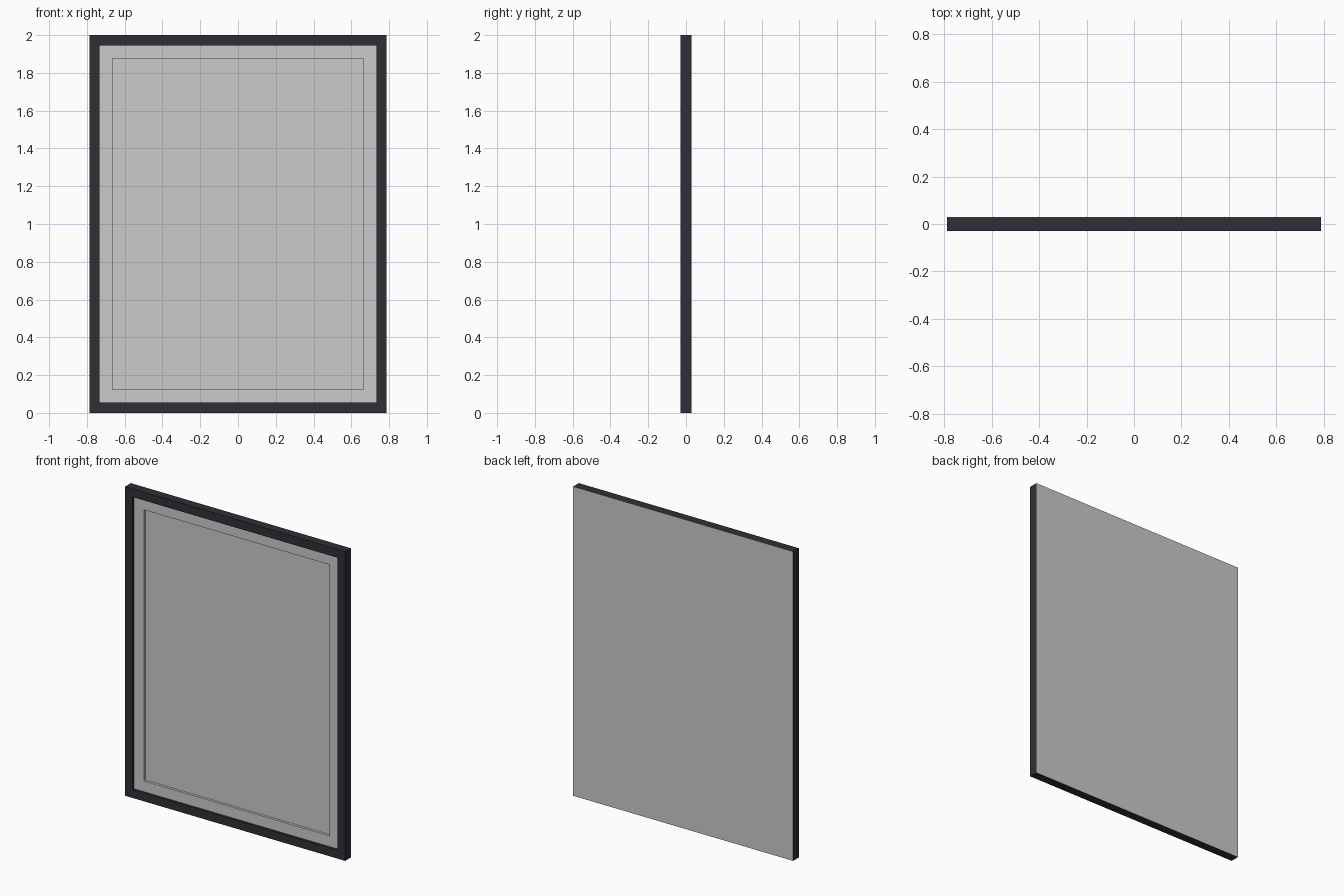
import bpy, bmesh

if "Cube" in bpy.data.objects:
    bpy.data.objects.remove(bpy.data.objects["Cube"])

H = 1.0             # half height, also the centre height
W = 0.787           # half width
FRONT, BACK = -0.029, 0.029

dark = bpy.data.materials.new("dark_frame")
dark.diffuse_color = (0.028, 0.028, 0.038, 1)
dark.use_nodes = True
dark.node_tree.nodes["Principled BSDF"].inputs["Base Color"].default_value = dark.diffuse_color


def finish(name, bm, mat=None):
    bmesh.ops.recalc_face_normals(bm, faces=bm.faces)
    me = bpy.data.meshes.new(name)
    bm.to_mesh(me)
    bm.free()
    ob = bpy.data.objects.new(name, me)
    bpy.context.collection.objects.link(ob)
    if mat:
        me.materials.append(mat)
    return ob


def border(name, inset_out, inset_in, y0, y1, mat=None):
    """Mitred rectangular ring between two insets from the outer edge."""
    bm = bmesh.new()
    section = [(inset_out, y0), (inset_in, y0), (inset_in, y1), (inset_out, y1)]
    loops = []
    for sx, sz in ((-1, -1), (1, -1), (1, 1), (-1, 1)):
        loops.append([bm.verts.new((sx * (W - i), y, H + sz * (H - i)))
                      for i, y in section])
    for c in range(4):
        a, b = loops[c], loops[(c + 1) % 4]
        for k in range(4):
            n = (k + 1) % 4
            bm.faces.new((a[k], a[n], b[n], b[k]))
    return finish(name, bm, mat)


def board(name, inset, y0, y1):
    bm = bmesh.new()
    bmesh.ops.create_cube(bm, size=1)
    for v in bm.verts:
        v.co = (v.co.x * 2 * (W - inset),
                y0 if v.co.y < 0 else y1,
                H + v.co.z * 2 * (H - inset))
    return finish(name, bm)


# Dark outer frame
border("outer_frame", 0, 0.054, FRONT, BACK - 0.001, dark)
# Grey border set back inside the frame
border("inner_border", 0.054, 0.123, FRONT + 0.015, BACK - 0.001)
# Recessed centre panel
board("centre_panel", 0.123, FRONT + 0.031, BACK - 0.001)
# Thin grey backing covering the whole rear
board("backing_sheet", 0, BACK - 0.001, BACK)
